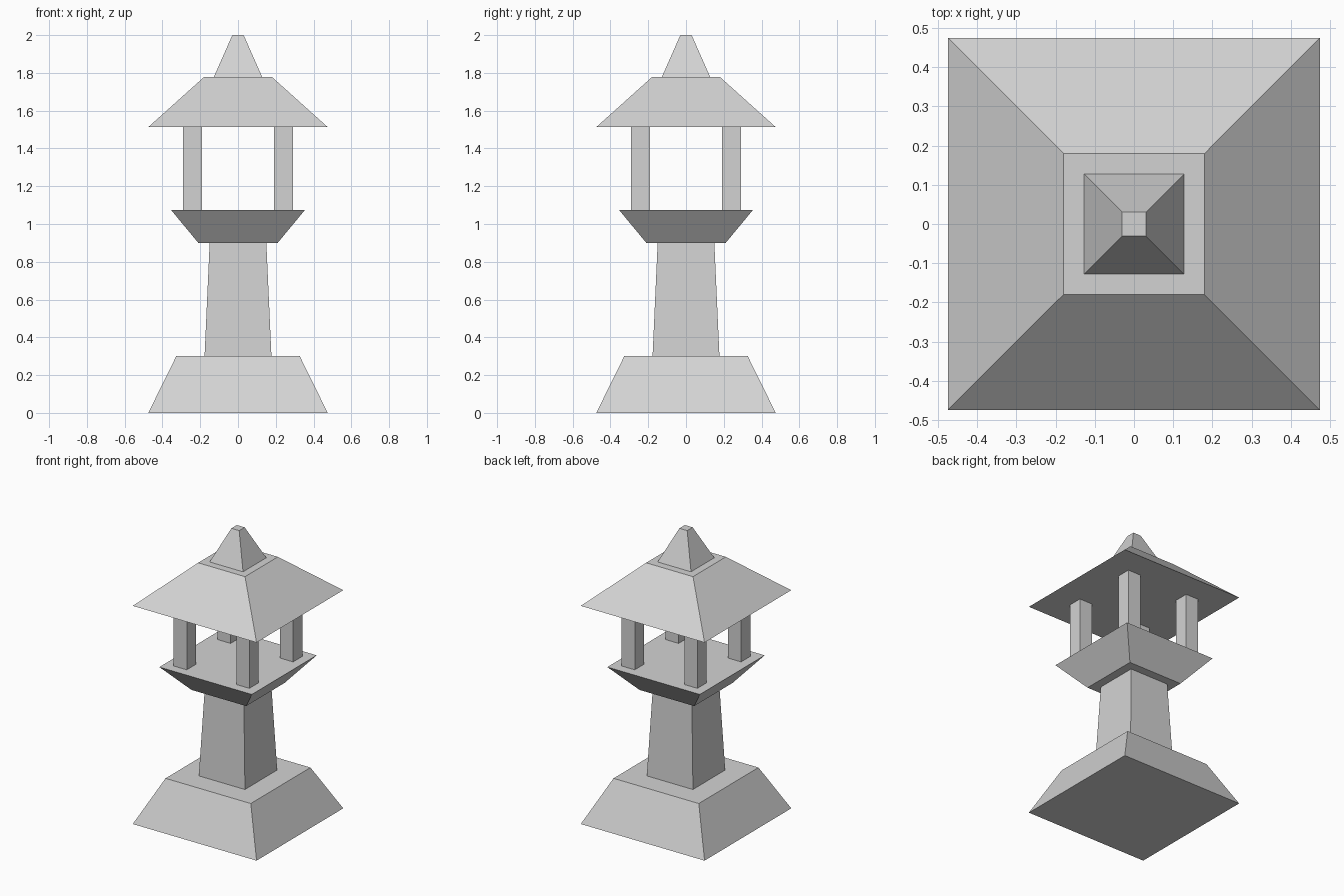
import bpy
import bmesh
from mathutils import Vector

cube = bpy.data.objects.get("Cube")
if cube:
    bpy.data.objects.remove(cube, do_unlink=True)

# Single stone colour
stone = bpy.data.materials.new("grey stone")
stone.use_nodes = True
colour = (0.65, 0.65, 0.65, 1.0)
stone.diffuse_color = colour
stone.node_tree.nodes["Principled BSDF"].inputs["Base Color"].default_value = colour


def square_frustum(name, half_bottom, half_top, z0, z1, centre=(0, 0)):
    """Square block that tapers from half_bottom to half_top."""
    bm = bmesh.new()
    bmesh.ops.create_cube(bm, size=2)
    for v in bm.verts:
        half, z = (half_top, z1) if v.co.z > 0 else (half_bottom, z0)
        v.co = Vector((v.co.x * half + centre[0], v.co.y * half + centre[1], z))
    mesh = bpy.data.meshes.new(name)
    bm.to_mesh(mesh)
    bm.free()
    mesh.materials.append(stone)
    obj = bpy.data.objects.new(name, mesh)
    bpy.context.collection.objects.link(obj)
    return obj


# Foot and column
square_frustum("base", 0.475, 0.327, 0, 0.3)
square_frustum("column", 0.177, 0.15, 0.3, 0.9)

# Flared platform carrying four corner posts
square_frustum("platform", 0.21, 0.355, 0.9, 1.075)
for side, sx in (("left", 1), ("right", -1)):
    for end, sy in (("front", -1), ("back", 1)):
        square_frustum(f"post_{end}_{side}", 0.05, 0.05, 1.075, 1.513,
                       (sx * 0.24, sy * 0.24))

# Roof and finial
square_frustum("roof", 0.475, 0.18, 1.513, 1.778)
square_frustum("finial", 0.128, 0.03, 1.778, 2)
